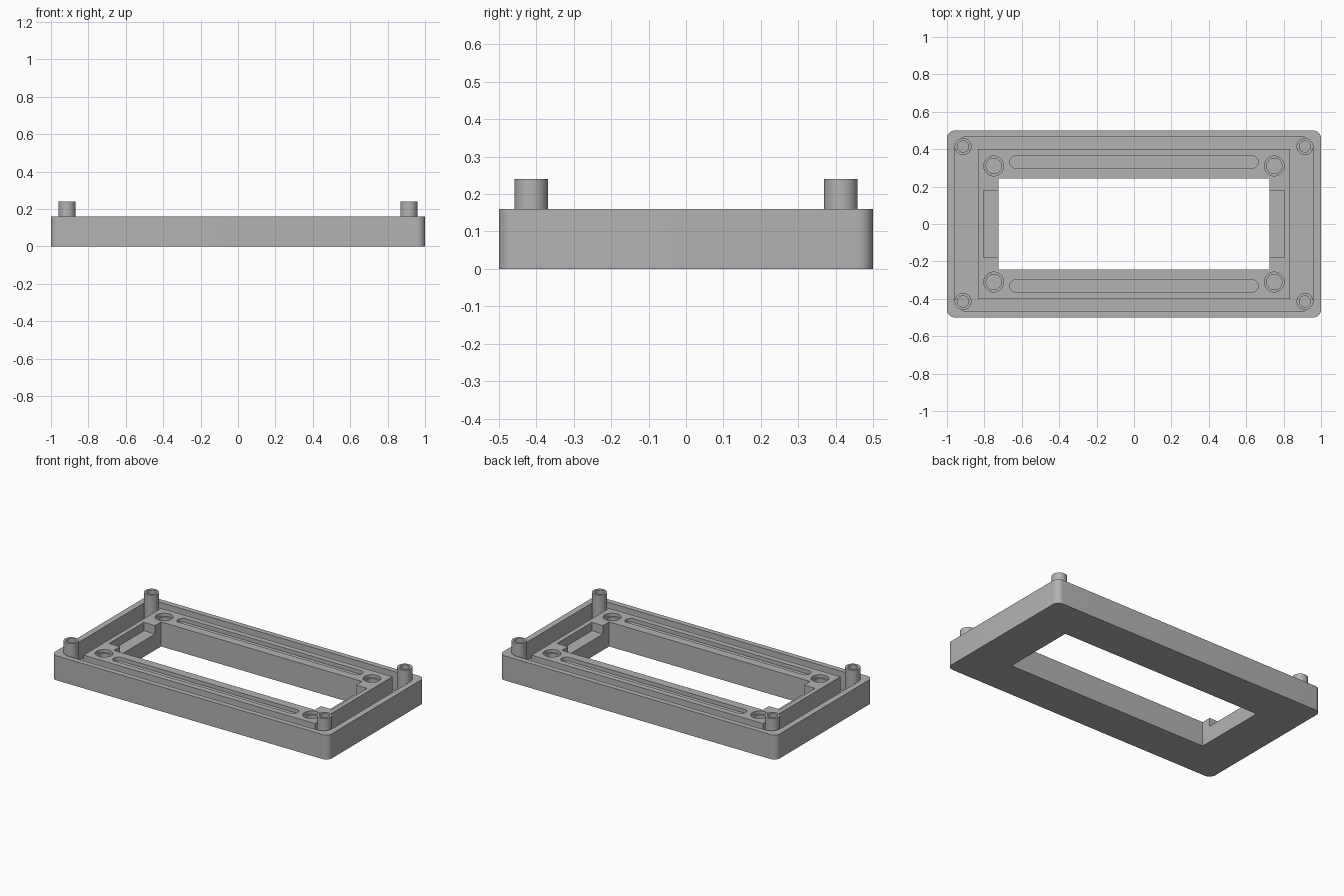
import bpy
import bmesh
from math import cos, sin, pi, radians

if "Cube" in bpy.data.objects:
    bpy.data.objects.remove(bpy.data.objects["Cube"], do_unlink=True)

gray = bpy.data.materials.new("matte gray")
gray.use_nodes = True
gray.diffuse_color = (0.45, 0.45, 0.45, 1)
gray.node_tree.nodes["Principled BSDF"].inputs["Base Color"].default_value = gray.diffuse_color


def prism(name, outline, z0, z1):
    """Closed solid from an outline extruded between two heights."""
    bm = bmesh.new()
    face = bm.faces.new([bm.verts.new((x, y, z0)) for x, y in outline])
    new = bmesh.ops.extrude_face_region(bm, geom=[face])["geom"]
    verts = [v for v in new if isinstance(v, bmesh.types.BMVert)]
    bmesh.ops.translate(bm, verts=verts, vec=(0, 0, z1 - z0))
    bmesh.ops.recalc_face_normals(bm, faces=bm.faces)
    mesh = bpy.data.meshes.new(name)
    bm.to_mesh(mesh)
    bm.free()
    mesh.materials.append(gray)
    obj = bpy.data.objects.new(name, mesh)
    bpy.context.collection.objects.link(obj)
    return obj


def rounded(hx, hy, r, cx=0, cy=0, steps=10):
    """Rectangle outline with rounded corners."""
    points = []
    for q, (sx, sy) in enumerate([(1, 1), (-1, 1), (-1, -1), (1, -1)]):
        for i in range(steps + 1):
            a = (q + i / steps) * pi / 2
            p = (cx + sx * (hx - r) + r * cos(a), cy + sy * (hy - r) + r * sin(a))
            if not points or abs(p[0] - points[-1][0]) + abs(p[1] - points[-1][1]) > 1e-5:
                points.append(p)
    return points


def box(name, x0, x1, y0, y1, z0, z1):
    return prism(name, [(x0, y0), (x1, y0), (x1, y1), (x0, y1)], z0, z1)


def cylinder(name, x, y, r, z0, z1, sides=40):
    ring = [(x + r * cos(2 * pi * i / sides), y + r * sin(2 * pi * i / sides)) for i in range(sides)]
    return prism(name, ring, z0, z1)


def combine(target, tool, operation):
    """Apply a boolean and discard the tool."""
    tool.hide_render = True
    mod = target.modifiers.new(operation.lower(), "BOOLEAN")
    mod.operation, mod.solver, mod.object = operation, "EXACT", tool
    bpy.context.view_layer.objects.active = target
    bpy.ops.object.modifier_apply(modifier=mod.name)
    bpy.data.objects.remove(tool, do_unlink=True)


TOP, FLOOR = 0.16, 0.04
CORNERS = [(sx, sy) for sx in (-1, 1) for sy in (-1, 1)]

# Outer tray with a sunken floor
bezel = prism("bezel_frame", rounded(1.0, 0.5, 0.042), 0, TOP)
combine(bezel, box("pocket", -0.96, 0.96, -0.465, 0.465, FLOOR, 0.3), "DIFFERENCE")

# Raised inner frame and window opening
combine(bezel, box("raised_frame", -0.835, 0.835, -0.4, 0.4, 0.02, TOP), "UNION")
combine(bezel, box("window", -0.725, 0.725, -0.243, 0.243, -0.1, 0.3), "DIFFERENCE")

# Filled corners and hollow posts
for sx, sy in CORNERS:
    x, y = 0.914 * sx, 0.414 * sy
    xs, ys = sorted((x, 0.965 * sx)), sorted((y, 0.469 * sy))
    combine(bezel, box("corner_fill", *xs, *ys, 0.02, TOP), "UNION")
    combine(bezel, cylinder("post", x, y, 0.045, 0.02, 0.24), "UNION")
    combine(bezel, cylinder("post_bore", x, y, 0.03, 0.06, 0.3), "DIFFERENCE")

# Stepped screw holes
for sx, sy in CORNERS:
    x, y = 0.75 * sx, 0.31 * sy
    combine(bezel, cylinder("counterbore", x, y, 0.053, TOP - 0.02, 0.3), "DIFFERENCE")
    combine(bezel, cylinder("screw_bore", x, y, 0.041, FLOOR, 0.3), "DIFFERENCE")

# Long grooves and side notches
for s in (-1, 1):
    groove = prism("groove", rounded(0.663, 0.032, 0.028, 0, 0.331 * s), TOP - 0.025, 0.3)
    combine(bezel, groove, "DIFFERENCE")
    xs = sorted((0.7 * s, 0.805 * s))
    combine(bezel, box("notch", *xs, -0.18, 0.18, 0.105, 0.3), "DIFFERENCE")

bpy.ops.object.select_all(action="DESELECT")
bezel.select_set(True)
bpy.context.view_layer.objects.active = bezel
bpy.ops.object.shade_smooth_by_angle(angle=radians(30))
